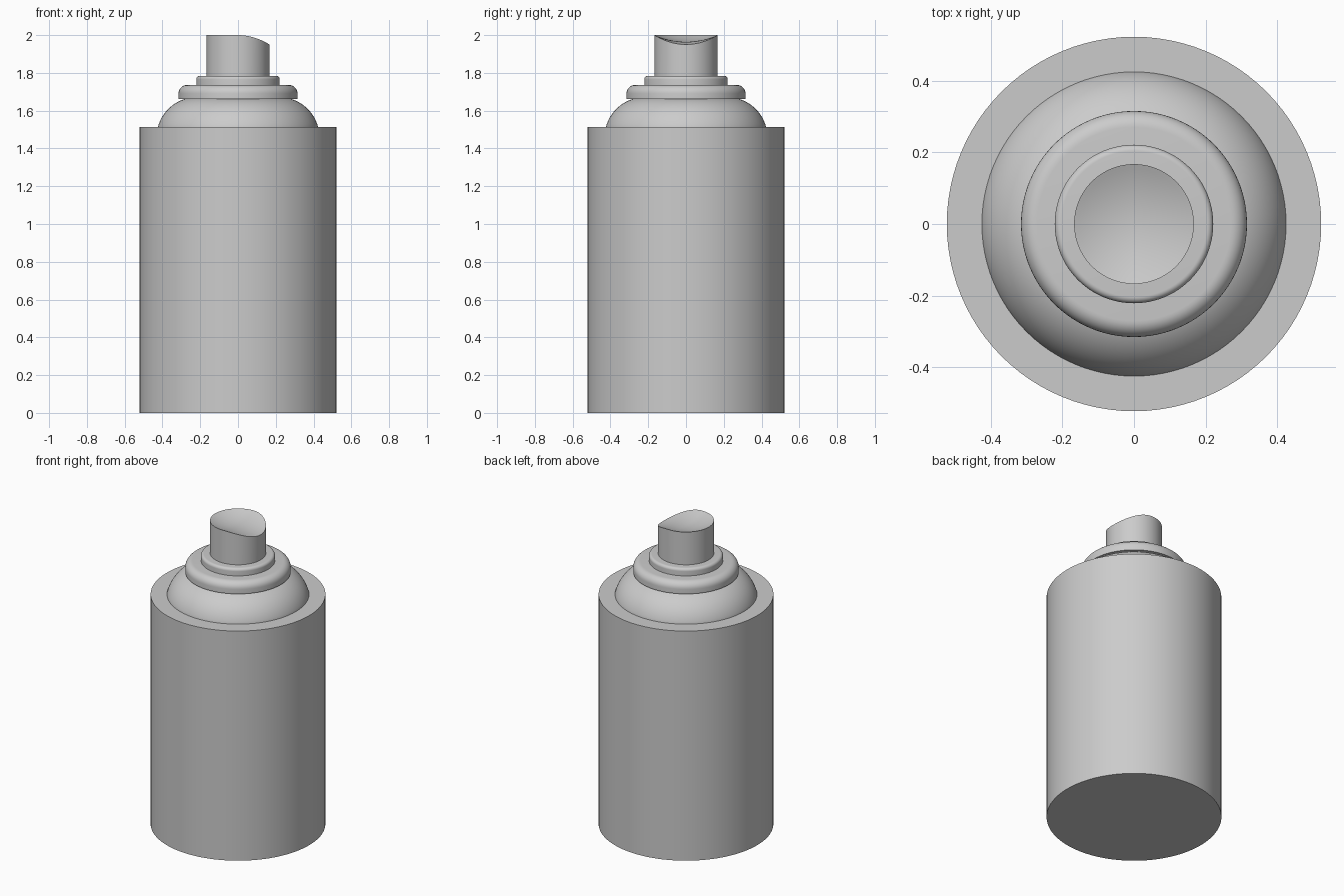
import bpy, bmesh
from math import cos, sin, pi, radians

cube = bpy.data.objects.get("Cube")
if cube:
    bpy.data.objects.remove(cube)

grey = bpy.data.materials.new("plain grey")
grey.use_nodes = True
colour = (0.6, 0.6, 0.6, 1)
grey.diffuse_color = colour
grey.node_tree.nodes["Principled BSDF"].inputs["Base Color"].default_value = colour

SEGMENTS = 96


def arc(cx, cz, radius, start, end, steps=8):
    """Profile points along a circular arc, angles in degrees."""
    angles = [radians(start + (end - start) * i / steps) for i in range(steps + 1)]
    return [(cx + radius * cos(a), cz + radius * sin(a)) for a in angles]


def lathe(name, profile, shape=None):
    """Revolve a profile that runs from the bottom axis to the top axis."""
    bm = bmesh.new()
    rings = []
    for r, z in profile:
        count = SEGMENTS if r > 0 else 1
        rings.append([bm.verts.new((r * cos(2 * pi * i / SEGMENTS),
                                    r * sin(2 * pi * i / SEGMENTS), z))
                      for i in range(count)])
    for low, high in zip(rings, rings[1:]):
        for i in range(SEGMENTS):
            j = (i + 1) % SEGMENTS
            quad = [low[i % len(low)], low[j % len(low)],
                    high[j % len(high)], high[i % len(high)]]
            bm.faces.new(list(dict.fromkeys(quad)))
    if shape:
        for v in bm.verts:
            shape(v.co)
    bmesh.ops.recalc_face_normals(bm, faces=bm.faces)
    mesh = bpy.data.meshes.new(name)
    bm.to_mesh(mesh)
    bm.free()
    mesh.materials.append(grey)
    obj = bpy.data.objects.new(name, mesh)
    bpy.context.collection.objects.link(obj)
    bpy.ops.object.select_all(action='DESELECT')
    obj.select_set(True)
    bpy.context.view_layer.objects.active = obj
    bpy.ops.object.shade_smooth_by_angle(angle=radians(30))
    return obj


def rounded_disc(name, radius, bottom, top, fillet):
    """Disc with a rounded upper edge."""
    edge = arc(radius - fillet, top - fillet, fillet, 0, 90)
    return lathe(name, [(0, bottom), (radius, bottom)] + edge + [(0, top)])


# Can body and domed shoulder
lathe("can_body", [(0, 0), (0.522, 0), (0.522, 1.513), (0, 1.513)])
lathe("shoulder_dome",
      [(0, 1.5), (0.425, 1.5)] + arc(0.22, 1.46, 0.211, 14.5, 75, 14) + [(0, 1.67)])

# Stepped valve rings
rounded_disc("valve_ring", 0.315, 1.661, 1.736, 0.045)
rounded_disc("valve_collar", 0.221, 1.73, 1.784, 0.018)

# Spray button with a finger dish that dips towards its left side
BUTTON = 0.167


def finger_dish(co):
    if co.z > 1.9:
        rho = (co.x ** 2 + co.y ** 2) / BUTTON ** 2
        co.z -= 0.035 * (1 - rho) + 0.05 * (max(co.x, 0) / BUTTON) ** 2


dish = [(BUTTON * (1 - i / 12), 2) for i in range(13)]
lathe("spray_button", [(0, 1.77), (BUTTON, 1.77)] + dish, finger_dish)
